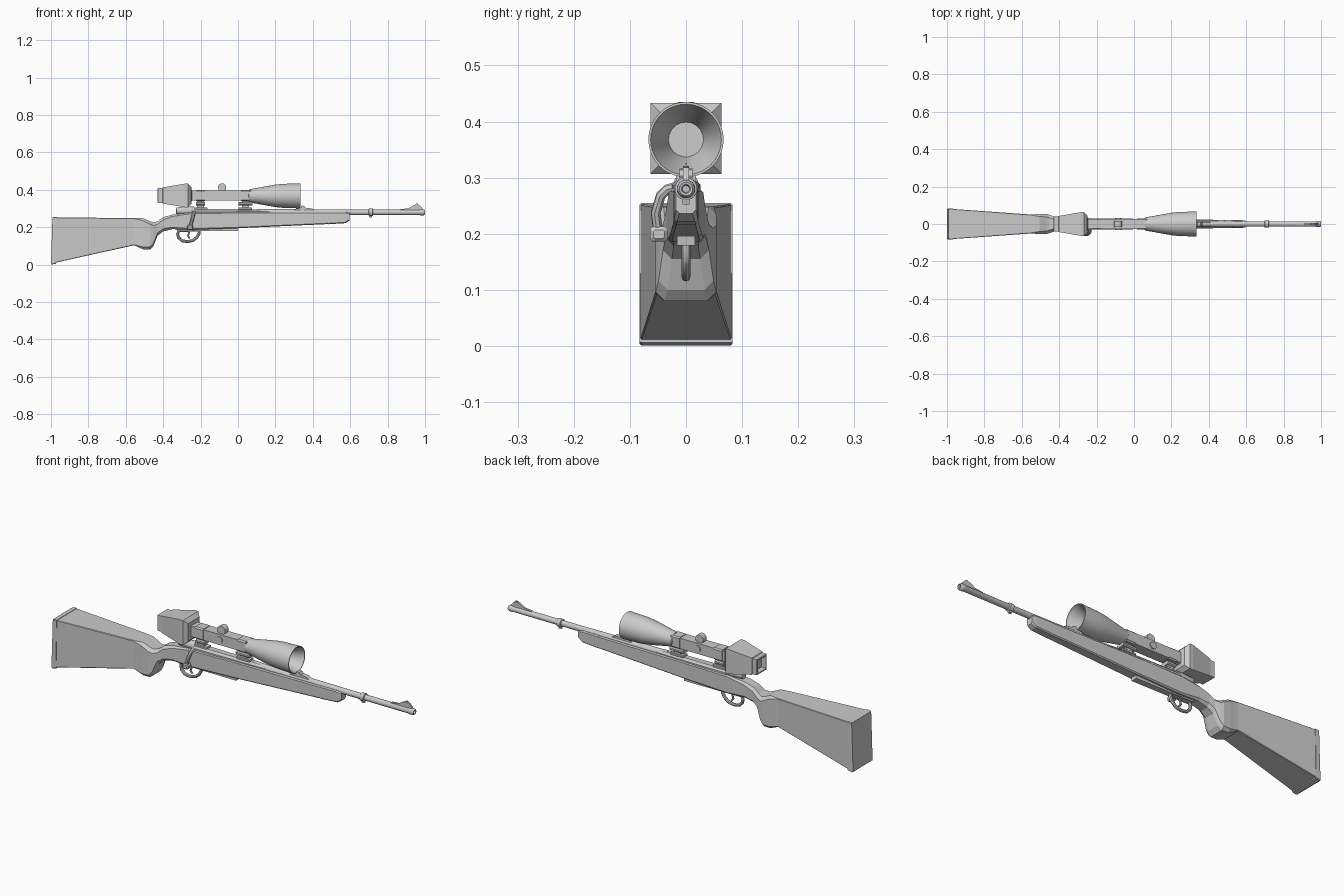
import bpy, bmesh, math


def finish(name, bm, smooth=None):
    bmesh.ops.recalc_face_normals(bm, faces=bm.faces)
    me = bpy.data.meshes.new(name)
    bm.to_mesh(me)
    bm.free()
    ob = bpy.data.objects.new(name, me)
    bpy.context.collection.objects.link(ob)
    if smooth:
        bpy.ops.object.select_all(action='DESELECT')
        ob.select_set(True)
        bpy.context.view_layer.objects.active = ob
        bpy.ops.object.shade_smooth_by_angle(angle=math.radians(smooth))
    return ob


def skin(name, rings, smooth=None):
    """Join a row of equal point rings and cap both ends."""
    bm = bmesh.new()
    vs = [[bm.verts.new(p) for p in r] for r in rings]
    n = len(vs[0])
    for a, b in zip(vs, vs[1:]):
        for i in range(n):
            j = (i + 1) % n
            bm.faces.new((a[i], a[j], b[j], b[i]))
    bm.faces.new(vs[0])
    bm.faces.new(vs[-1])
    return finish(name, bm, smooth)


def block_ring(x, z0, z1, w, c=0.0, lean=0.0):
    """Upright rectangle at x; c cuts the corners, lean tips the top forward."""
    if c:
        pts = [(-w + c, z0), (w - c, z0), (w, z0 + c), (w, z1 - c),
               (w - c, z1), (-w + c, z1), (-w, z1 - c), (-w, z0 + c)]
    else:
        pts = [(-w, z0), (w, z0), (w, z1), (-w, z1)]
    return [(x + lean * (z - z0) / (z1 - z0), y, z) for y, z in pts]


def loft(name, sections):
    return skin(name, [block_ring(*s) for s in sections])


def lathe(name, zc, profile, n=32):
    """Turn an (x, radius) profile about the line y = 0, z = zc."""
    rings = [[(x, r * math.cos(2 * math.pi * i / n), zc + r * math.sin(2 * math.pi * i / n))
              for i in range(n)] for x, r in profile]
    return skin(name, rings, 35)


def plate(name, outline, w, y=0.0):
    """Side outline in x, z thickened to +-w in y."""
    return skin(name, [[(x, y + s * w, z) for x, z in outline] for s in (-1, 1)], 35)


def disc(x, z, r, n=20):
    return [(x + r * math.cos(2 * math.pi * i / n), z + r * math.sin(2 * math.pi * i / n))
            for i in range(n)]


def tube(name, pts, r, cyclic=False):
    cu = bpy.data.curves.new(name, 'CURVE')
    cu.dimensions = '3D'
    cu.bevel_depth, cu.bevel_resolution, cu.use_fill_caps = r, 2, True
    sp = cu.splines.new('POLY')
    sp.points.add(len(pts) - 1)
    for p, co in zip(sp.points, pts):
        p.co = (*co, 1)
    sp.use_cyclic_u = cyclic
    ob = bpy.data.objects.new(name, cu)
    bpy.context.collection.objects.link(ob)
    bpy.ops.object.select_all(action='DESELECT')
    ob.select_set(True)
    bpy.context.view_layer.objects.active = ob
    bpy.ops.object.convert(target='MESH')
    bpy.ops.object.shade_smooth_by_angle(angle=math.radians(40))


# Stock: butt, grip and fore-end in one faceted loft
loft("stock", [
    (-0.975, 0.011, 0.253, 0.081, 0.002),
    (-0.555, 0.104, 0.249, 0.051, 0.003),
    (-0.53, 0.092, 0.249, 0.052, 0.008),
    (-0.505, 0.081, 0.248, 0.054, 0.014),
    (-0.47, 0.080, 0.232, 0.054, 0.016),
    (-0.452, 0.10, 0.226, 0.049, 0.016),
    (-0.43, 0.155, 0.232, 0.041, 0.016),
    (-0.40, 0.178, 0.254, 0.036, 0.014),
    (-0.35, 0.190, 0.268, 0.033, 0.010),
    (-0.25, 0.186, 0.279, 0.031, 0.006),
    (0.0, 0.195, 0.281, 0.028, 0.005),
    (0.48, 0.217, 0.281, 0.022, 0.005)])
loft("fore_end_tip", [
    (0.48, 0.216, 0.282, 0.0225, 0.005),
    (0.575, 0.222, 0.282, 0.021, 0.005),
    (0.597, 0.236, 0.278, 0.018, 0.007)])
loft("butt_pad", [
    (-1.0, 0.004, 0.252, 0.079, 0.003, 0.008),
    (-0.994, 0.001, 0.255, 0.083, 0.003, 0.008),
    (-0.972, 0.006, 0.255, 0.083, 0.003, 0.004)])

# Receiver and barrel
loft("receiver", [
    (-0.245, 0.25, 0.297, 0.026, 0.010),
    (-0.10, 0.25, 0.297, 0.025, 0.010),
    (0.10, 0.25, 0.296, 0.022, 0.010),
    (0.16, 0.255, 0.295, 0.018, 0.010)])
lathe("barrel", 0.28, [
    (0.988, 0.006), (0.999, 0.008), (1.0, 0.012), (0.994, 0.016), (0.975, 0.0165),
    (0.97, 0.0145), (0.60, 0.0145), (0.10, 0.018)], 24)
lathe("barrel_band", 0.28, [
    (0.697, 0.0145), (0.70, 0.02), (0.72, 0.02), (0.723, 0.0145)], 24)
plate("band_stud", [(0.70, 0.268), (0.702, 0.252), (0.716, 0.252), (0.72, 0.268)], 0.006)

# Iron sights
plate("front_sight", [(0.86, 0.29), (0.87, 0.297), (0.91, 0.301), (0.935, 0.316), (0.95, 0.321),
                      (0.97, 0.318), (0.985, 0.302), (0.99, 0.288)], 0.005)
plate("front_blade", [(0.94, 0.31), (0.952, 0.326), (0.962, 0.326), (0.967, 0.31)], 0.0015)
plate("rear_sight", [(0.30, 0.29), (0.305, 0.298), (0.335, 0.303), (0.34, 0.316), (0.355, 0.314),
                     (0.365, 0.303), (0.395, 0.301), (0.41, 0.292)], 0.012)

# Bolt shroud, handle and knob
lathe("bolt_shroud", 0.288, [
    (-0.332, 0.010), (-0.328, 0.018), (-0.27, 0.022), (-0.235, 0.022)], 16)
tube("bolt_handle", [(-0.235, -0.012, 0.285), (-0.235, -0.034, 0.279), (-0.238, -0.045, 0.268),
                     (-0.246, -0.054, 0.238), (-0.255, -0.05, 0.205)], 0.009)
loft("bolt_knob", [
    (-0.272, 0.192, 0.207, 0.010, 0.003), (-0.266, 0.186, 0.213, 0.016, 0.005),
    (-0.246, 0.186, 0.213, 0.016, 0.005), (-0.240, 0.192, 0.207, 0.010, 0.003)]
     ).location.y = -0.048

# Trigger group and floor plate
tube("trigger_guard", [(-0.315, 0, 0.182), (-0.323, 0, 0.165), (-0.318, 0, 0.145),
                       (-0.30, 0, 0.128), (-0.27, 0, 0.123), (-0.24, 0, 0.13),
                       (-0.218, 0, 0.148), (-0.208, 0, 0.168), (-0.205, 0, 0.182)], 0.008, True)
tube("trigger", [(-0.265, 0, 0.19), (-0.262, 0, 0.17), (-0.268, 0, 0.153), (-0.257, 0, 0.14)], 0.005)
plate("floor_plate", [(-0.33, 0.192), (-0.325, 0.181), (0.0, 0.179), (0.003, 0.20)], 0.016)

# Scope: square eyepiece and tube, round objective bell with a hollow front
Z = 0.370
loft("scope_eyepiece_and_tube", [(x, Z - h, Z + h, h) for x, h in (
    (-0.41, 0.026), (-0.43, 0.032), (-0.43, 0.037), (-0.427, 0.040), (-0.405, 0.040),
    (-0.402, 0.043), (-0.285, 0.063), (-0.268, 0.063), (-0.25, 0.045), (-0.247, 0.027),
    (0.07, 0.027))])
lathe("scope_objective", Z - 0.002, [
    (0.055, 0.028), (0.06, 0.035), (0.10, 0.042), (0.20, 0.060), (0.24, 0.064),
    (0.333, 0.067), (0.333, 0.063), (0.26, 0.032), (0.255, 0.031)], 40)
plate("scope_turret", disc(-0.085, 0.413, 0.022), 0.015)
for side in (-1, 1):
    plate("scope_side_knob", disc(-0.085, Z, 0.017), 0.004, side * 0.028)

# Scope mounts: clamp round the tube, neck and foot
for x, w in ((-0.20, 0.024), (0.04, 0.038)):
    loft("scope_clamp", [(x + s * 0.024, Z - 0.030, Z + 0.030, 0.030, 0.006) for s in (-1, 1)])
    loft("mount_shoulder", [(x + s * w, 0.316, 0.334, 0.022, 0.005) for s in (-1, 1)])
    loft("mount_neck", [(x + s * 0.018, 0.29, 0.345, 0.014) for s in (-1, 1)])
    loft("mount_foot", [(x + s * 0.036, 0.292, 0.305, 0.018, 0.003) for s in (-1, 1)])
